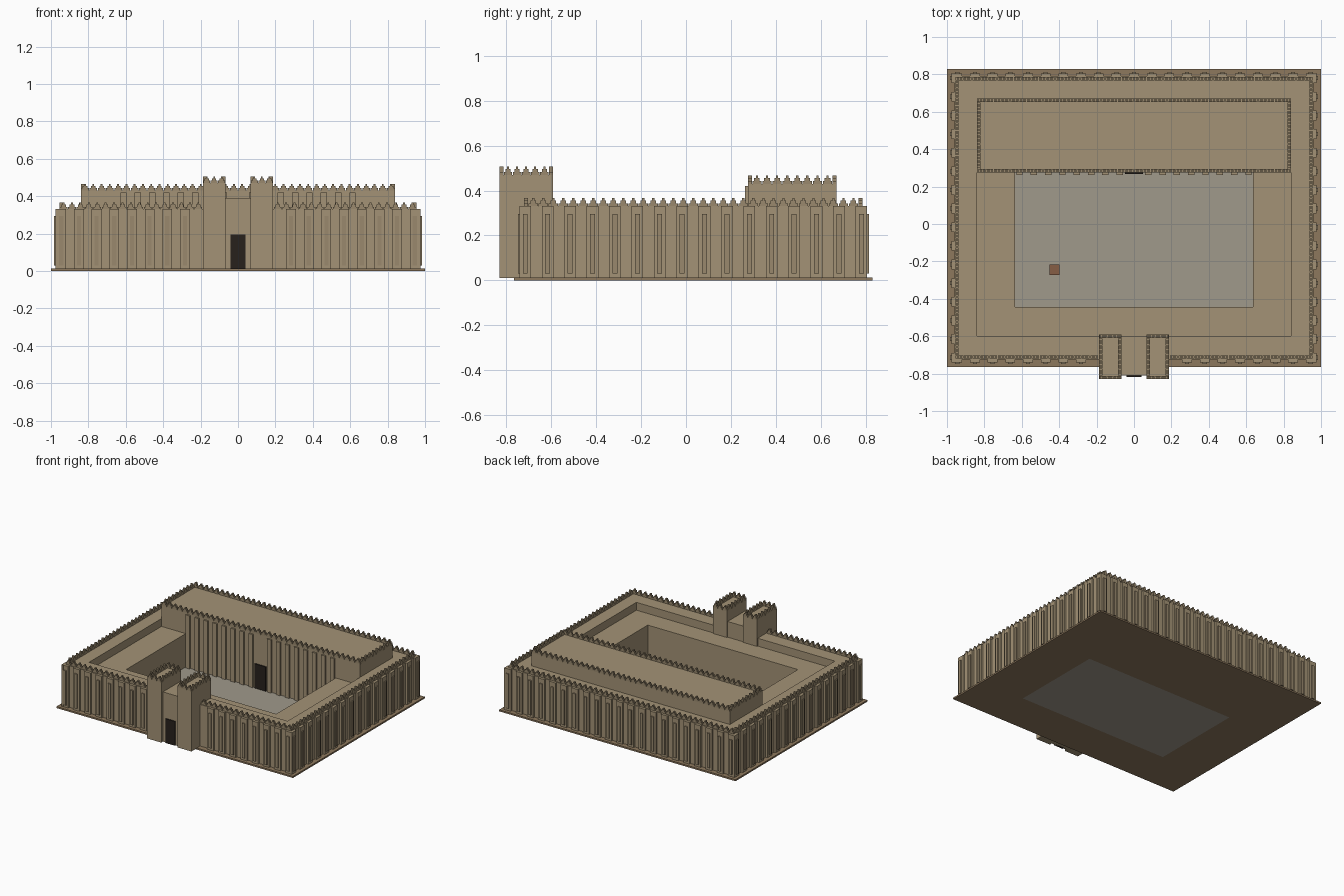
import bpy, bmesh
from mathutils import Matrix, Vector

if "Cube" in bpy.data.objects:
    bpy.data.objects.remove(bpy.data.objects["Cube"])


def material(name, color):
    m = bpy.data.materials.new(name)
    m.diffuse_color = (*color, 1)
    m.use_nodes = True
    m.node_tree.nodes["Principled BSDF"].inputs["Base Color"].default_value = m.diffuse_color
    return m


MUD = material("mudbrick", (0.37, 0.29, 0.18))
TRIM = material("mudbrick_trim", (0.32, 0.25, 0.155))
BASE = material("plinth_brick", (0.27, 0.19, 0.11))
PAVE = material("paving", (0.35, 0.32, 0.26))
DARK = material("dark_door", (0.02, 0.015, 0.012))
RED = material("fired_brick", (0.24, 0.11, 0.06))


def add_box(bm, x0, x1, y0, y1, z0, z1):
    mat = Matrix.Translation(((x0 + x1) / 2, (y0 + y1) / 2, (z0 + z1) / 2)) @ \
        Matrix.Diagonal((x1 - x0, y1 - y0, z1 - z0, 1))
    bmesh.ops.create_cube(bm, size=1, matrix=mat)


def finish(name, bm, mat):
    bmesh.ops.recalc_face_normals(bm, faces=bm.faces)
    me = bpy.data.meshes.new(name)
    bm.to_mesh(me)
    bm.free()
    me.materials.append(mat)
    ob = bpy.data.objects.new(name, me)
    bpy.context.collection.objects.link(ob)
    return ob


def boxes(name, mat, *items):
    bm = bmesh.new()
    for b in items:
        add_box(bm, *b)
    return finish(name, bm, mat)


def frame(name, mat, outer, inner, z0, z1):
    X0, X1, Y0, Y1 = outer
    x0, x1, y0, y1 = inner
    return boxes(name, mat, (X0, X1, Y0, y0, z0, z1), (X0, X1, y1, Y1, z0, z1),
                 (X0, x0, y0, y1, z0, z1), (x1, X1, y0, y1, z0, z1))


# Stepped merlon half profile: half width, height
STEPS = [(0.5, 0), (0.5, 0.36), (0.3, 0.36), (0.3, 0.7), (0.12, 0.7), (0.12, 1)]
M_H, M_T = 0.036, 0.018


def merlon_row(bm, a, b, z, pitch=0.044):
    """Stepped merlons evenly spaced from a to b."""
    a, b = Vector((*a, z)), Vector((*b, z))
    n = max(2, round((b - a).length / pitch))
    d = (b - a).normalized()
    side = Vector((-d.y, d.x, 0)) * M_T
    w = (b - a).length / n * 0.92
    prof = STEPS + [(-x, h) for x, h in reversed(STEPS)]
    for i in range(n):
        c = a.lerp(b, (i + 0.5) / n) - side / 2
        f = bm.faces.new([bm.verts.new(c + d * x * w + Vector((0, 0, h * M_H)))
                          for x, h in prof])
        ext = bmesh.ops.extrude_face_region(bm, geom=[f], use_keep_orig=True)
        bmesh.ops.translate(bm, vec=side, verts=[
            v for v in ext["geom"] if isinstance(v, bmesh.types.BMVert)])


def merlon_ring(name, x0, x1, y0, y1, z, gap=None):
    bm = bmesh.new()
    t = M_T / 2
    if gap:
        merlon_row(bm, (x0, y0 + t), (-gap, y0 + t), z)
        merlon_row(bm, (gap, y0 + t), (x1, y0 + t), z)
    else:
        merlon_row(bm, (x0, y0 + t), (x1, y0 + t), z)
    merlon_row(bm, (x0, y1 - t), (x1, y1 - t), z)
    for x in (x0 + t, x1 - t):
        merlon_row(bm, (x, y0 + M_T), (x, y1 - M_T), z)
    return finish(name, bm, TRIM)


# Plinth and courtyard floor
frame("plinth", BASE, (-1, 1, -0.765, 0.83), (-0.635, 0.635, -0.445, 0.275), 0, 0.012)
boxes("courtyard_floor", PAVE, (-0.635, 0.635, -0.445, 0.275, 0, 0.014))

# Outer enclosure wall and lower inner range of rooms
WX, WY0, WY1, WZ = 0.96, -0.725, 0.79, 0.33
frame("outer_wall", MUD, (-WX, WX, WY0, WY1), (-0.84, 0.84, -0.6, 0.665), 0.01, WZ)
frame("inner_range", MUD, (-0.84, 0.84, -0.6, 0.28), (-0.635, 0.635, -0.445, 0.275), 0.01, 0.27)
merlon_ring("outer_wall_merlons", -0.955, 0.955, -0.72, 0.785, WZ, gap=0.19)

# Buttresses with a narrower raised rib on each
butt, ribs = [], []
for i in range(21):
    x = -0.945 + i * 0.0945
    for y, s in ((WY0, -1), (WY1, 1)):
        if s < 0 and abs(x) < 0.2:
            continue
        butt.append((x - 0.026, x + 0.026, *sorted((y, y + s * 0.015)), 0.01, WZ))
        ribs.append((x - 0.011, x + 0.011, *sorted((y, y + s * 0.023)), 0.03, 0.295))
for i in range(16):
    y = -0.715 + i * (1.495 / 15)
    for s in (-1, 1):
        butt.append((*sorted((s * WX, s * (WX + 0.015))), y - 0.026, y + 0.026, 0.01, WZ))
        ribs.append((*sorted((s * WX, s * (WX + 0.023))), y - 0.011, y + 0.011, 0.03, 0.295))
boxes("wall_buttresses", MUD, *butt)
boxes("buttress_ribs", TRIM, *ribs)

# Main hall at the back of the court
boxes("main_hall", MUD, (-0.84, 0.84, 0.275, 0.67, 0.01, 0.43))
merlon_ring("hall_merlons", -0.84, 0.84, 0.275, 0.67, 0.43)
boxes("hall_pilasters", MUD, *[(k * 0.0765 - 0.017, k * 0.0765 + 0.017, 0.263, 0.28, 0.01, 0.42)
                               for k in range(-8, 9) if k])
boxes("hall_door", DARK, (-0.048, 0.048, 0.266, 0.28, 0.01, 0.2))

# Gatehouse: centre block, door and twin towers
boxes("gate_block", MUD, (-0.075, 0.075, -0.81, -0.6, 0.01, 0.39))
boxes("gate_door", DARK, (-0.04, 0.04, -0.818, -0.8, 0.01, 0.195))
for side, s in (("left", -1), ("right", 1)):
    x0, x1 = sorted((s * 0.068, s * 0.187))
    boxes(side + "_gate_tower", MUD, (x0, x1, -0.83, -0.592, 0.01, 0.47))
    merlon_ring(side + "_tower_merlons", x0, x1, -0.83, -0.592, 0.47)

# Small brick altar in the courtyard
boxes("courtyard_altar", RED, (-0.452, -0.397, -0.272, -0.217, 0.012, 0.05))
